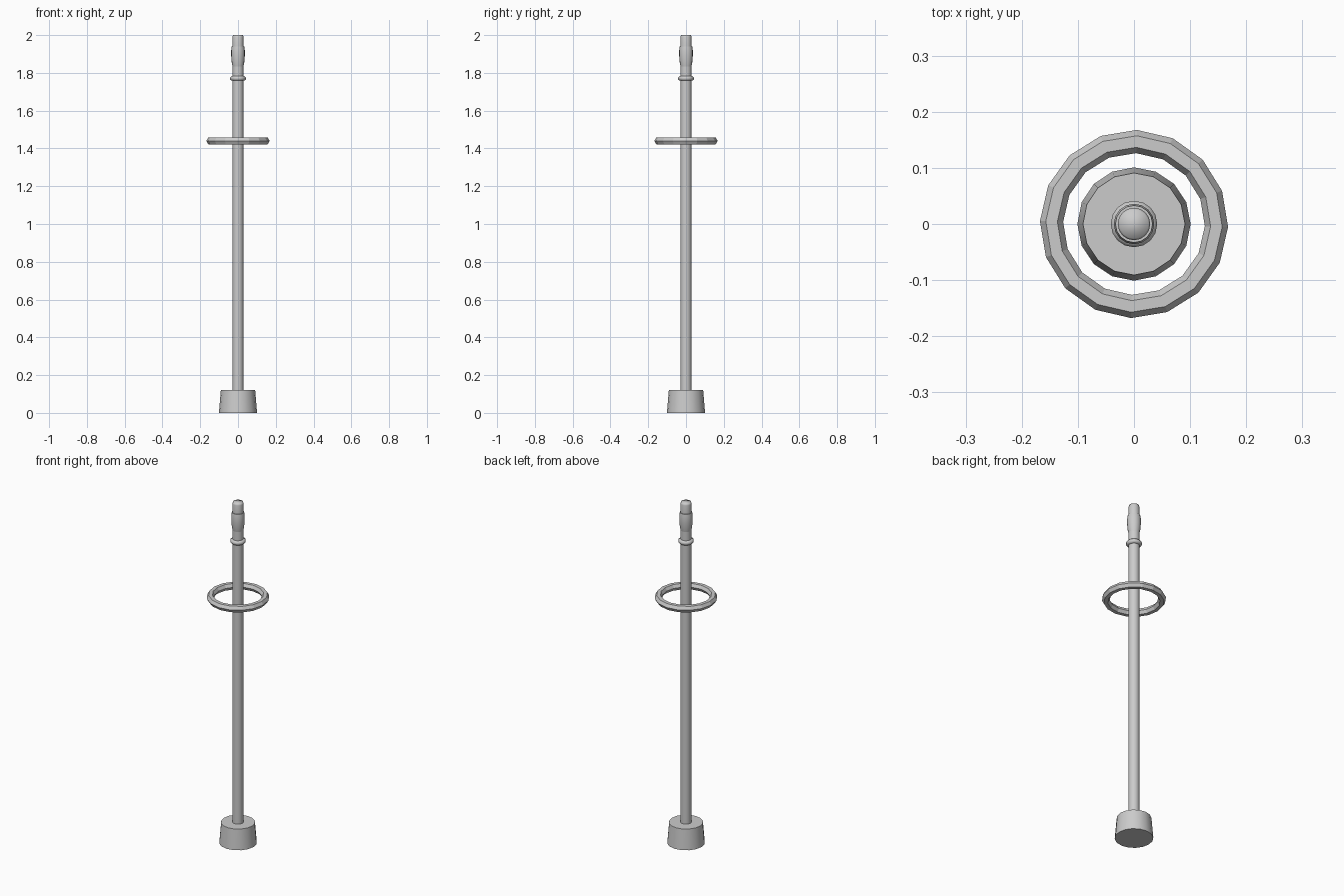
import bpy, bmesh, math

if "Cube" in bpy.data.objects:
    bpy.data.objects.remove(bpy.data.objects["Cube"])


def lathe(name, profile, sides=16, turn=0.0, closed=False, smooth=None):
    """Spin a (radius, z) profile round the z axis; cap the ends unless closed."""
    bm = bmesh.new()
    rings = []
    for r, z in profile:
        rings.append([bm.verts.new((r * math.cos(turn + 2 * math.pi * i / sides),
                                    r * math.sin(turn + 2 * math.pi * i / sides), z))
                      for i in range(sides)])
    pairs = list(zip(rings, rings[1:]))
    if closed:
        pairs.append((rings[-1], rings[0]))
    else:
        bm.faces.new(rings[0])
        bm.faces.new(rings[-1])
    for a, b in pairs:
        for i in range(sides):
            j = (i + 1) % sides
            bm.faces.new((a[i], a[j], b[j], b[i]))
    bmesh.ops.recalc_face_normals(bm, faces=bm.faces)
    mesh = bpy.data.meshes.new(name)
    bm.to_mesh(mesh)
    bm.free()
    ob = bpy.data.objects.new(name, mesh)
    bpy.context.collection.objects.link(ob)
    if smooth:
        bpy.ops.object.select_all(action='DESELECT')
        ob.select_set(True)
        bpy.context.view_layer.objects.active = ob
        bpy.ops.object.shade_smooth_by_angle(angle=math.radians(smooth))
    return ob


def ring_profile(major, minor, z, n, start=0.0):
    return [(major + minor * math.cos(start + 2 * math.pi * k / n),
             z + minor * math.sin(start + 2 * math.pi * k / n)) for k in range(n)]


# Tapered foot
lathe("base", [(0.101, 0), (0.091, 0.12)], smooth=30)

# Long shaft, running up into the handle
lathe("pole", [(0.029, 0.12), (0.029, 1.84)], smooth=30)

# Loose faceted ring around the shaft
lathe("hoop", ring_profile(0.147, 0.0207, 1.44, 6), turn=math.radians(-1.8), closed=True)

# Small collar below the grip
lathe("collar", ring_profile(0.029, 0.0135, 1.771, 8, math.pi / 8), closed=True, smooth=50)

# Swollen grip
lathe("grip", [(0.029, 1.835), (0.033, 1.855), (0.036, 1.89), (0.036, 1.92),
               (0.033, 1.94)], smooth=30)

# Tip
lathe("tip", [(0.029, 1.93), (0.029, 1.99), (0.026, 2.0)], smooth=75)
